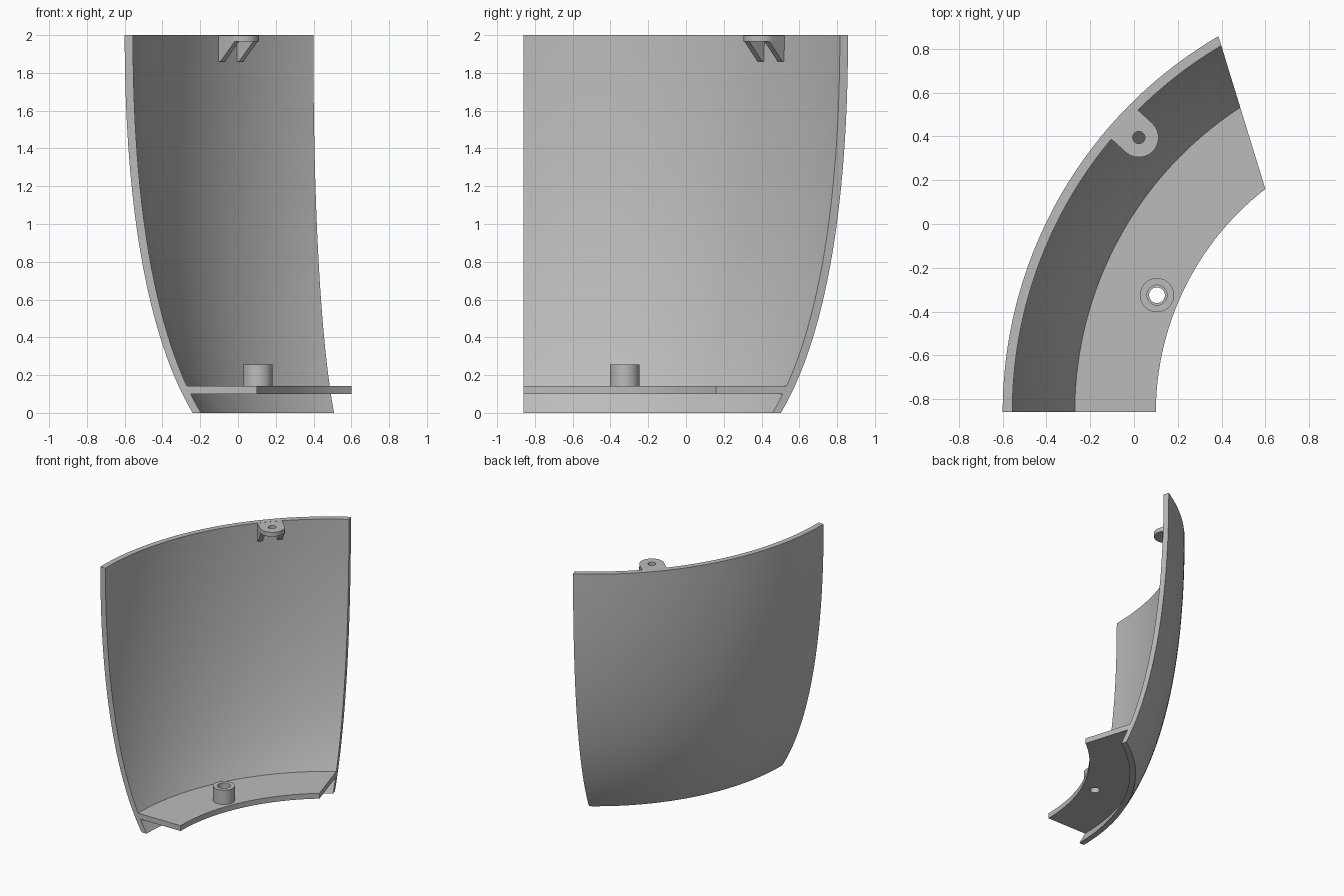
import bpy, bmesh
from math import sin, cos, pi, radians, atan2, hypot
from mathutils import Vector
from mathutils.geometry import interpolate_bezier

if "Cube" in bpy.data.objects:
    bpy.data.objects.remove(bpy.data.objects["Cube"], do_unlink=True)

grey = bpy.data.materials.new("plain grey")
grey.use_nodes = True
GREY = (0.5, 0.5, 0.5, 1)
grey.diffuse_color = GREY
grey.node_tree.nodes["Principled BSDF"].inputs["Base Color"].default_value = GREY

AXIS = Vector((1.39, -0.86, 0))      # axis of the curved shell
BOSS = Vector((0.105, -0.325, 0))    # screw boss centre
TAB = Vector((0.022, 0.395, 0))      # top tab hole centre


def finish(name, bm):
    bmesh.ops.recalc_face_normals(bm, faces=bm.faces)
    mesh = bpy.data.meshes.new(name)
    bm.to_mesh(mesh)
    bm.free()
    mesh.materials.append(grey)
    obj = bpy.data.objects.new(name, mesh)
    bpy.context.collection.objects.link(obj)
    return obj


def lathe(profile, centre, start, sweep, steps):
    """Sweep a closed (radius, z) profile around a vertical axis."""
    bm = bmesh.new()
    full = sweep >= 2 * pi - 1e-6
    rings = []
    for i in range(steps if full else steps + 1):
        a = start + sweep * i / steps
        rings.append([bm.verts.new(centre + Vector((r * cos(a), r * sin(a), z)))
                      for r, z in profile])
    pairs = list(zip(rings, rings[1:])) + ([(rings[-1], rings[0])] if full else [])
    n = len(profile)
    for a, b in pairs:
        for j in range(n):
            k = (j + 1) % n
            bm.faces.new((a[j], a[k], b[k], b[j]))
    if not full:
        bm.faces.new(rings[0])
        bm.faces.new(rings[-1])
    return bm


def prism(points, offset):
    """Extrude a flat polygon along an offset vector."""
    bm = bmesh.new()
    face = bm.faces.new([bm.verts.new(p) for p in points])
    new = bmesh.ops.extrude_face_region(bm, geom=[face])["geom"]
    bmesh.ops.translate(bm, vec=offset,
                        verts=[v for v in new if isinstance(v, bmesh.types.BMVert)])
    return bm


def drill(obj, centre, radius, z0, z1):
    bm = bmesh.new()
    bmesh.ops.create_cone(bm, cap_ends=True, segments=32, radius1=radius,
                          radius2=radius, depth=z1 - z0)
    bmesh.ops.translate(bm, verts=bm.verts, vec=centre + Vector((0, 0, (z0 + z1) / 2)))
    cutter = finish("drill_cutter", bm)
    cutter.hide_render = True
    mod = obj.modifiers.new("hole", "BOOLEAN")
    mod.operation, mod.solver, mod.object = "DIFFERENCE", "EXACT", cutter
    bpy.context.view_layer.objects.active = obj
    bpy.ops.object.modifier_apply(modifier=mod.name)
    bpy.data.objects.remove(cutter, do_unlink=True)


# Curved wall and bottom shelf, one swept cross-section
curve = interpolate_bezier(Vector((1.63, 0, 0)), Vector((1.87, 0.4, 0)),
                           Vector((1.99, 1.1, 0)), Vector((1.99, 2, 0)), 28)
outer = [(p.x, p.y) for p in curve]
WALL = 0.044


def inner_at(z):
    for (r0, z0), (r1, z1) in zip(outer, outer[1:]):
        if z0 <= z <= z1:
            return r0 + (r1 - r0) * (z - z0) / (z1 - z0) - WALL


inner = [(r - WALL, z) for r, z in outer]
section = outer + [p for p in reversed(inner) if p[1] > 0.15]
section += [(inner_at(0.142), 0.142), (1.29, 0.142), (1.29, 0.1), (inner_at(0.1), 0.1)]
section += [p for p in reversed(inner) if p[1] < 0.09]
bm = lathe(section, AXIS, pi, -radians(63), 63)

# Slanted flat end
cut = bmesh.ops.bisect_plane(bm, geom=bm.verts[:] + bm.edges[:] + bm.faces[:],
                             plane_co=(0.6, 0.16, 0), plane_no=(0.70, 0.215, 0),
                             clear_outer=True)
bmesh.ops.contextual_create(
    bm, geom=[e for e in cut["geom_cut"] if isinstance(e, bmesh.types.BMEdge)])
shell = finish("shell_with_shelf", bm)
drill(shell, BOSS, 0.036, 0, 0.2)

# Hollow screw boss on the shelf
boss = finish("screw_boss", lathe([(0.046, 0.14), (0.078, 0.14), (0.078, 0.255),
                                   (0.046, 0.255)], BOSS, 0, 2 * pi, 40))

# Rounded mounting tab at the top edge
out = (TAB - AXIS).normalized()
side = Vector((-out.y, out.x, 0))
reach = 1.965 - (TAB - AXIS).length
R = 0.09
outline = [TAB + side * R * cos(a) - out * R * sin(a)
           for a in [pi * i / 20 for i in range(21)]]
outline += [TAB - side * R + out * reach, TAB + side * R + out * reach]
low = Vector((0, 0, 1.965))
tab = finish("mounting_tab", prism([p + low for p in outline], Vector((0, 0, 0.034))))
drill(tab, TAB, 0.028, 1.9, 2.1)

# Two triangular ribs under the tab
for name, s in (("left_rib", 1), ("right_rib", -1)):
    foot = TAB + side * s * R
    corners = [foot + out * reach + Vector((0, 0, 1.86)),
               foot + out * (reach - 0.035) + Vector((0, 0, 1.86)),
               foot - out * 0.03 + Vector((0, 0, 1.967)),
               foot + out * reach + Vector((0, 0, 1.967))]
    finish(name, prism(corners, side * -s * 0.035))

# Smooth shading with crisp edges
for obj in bpy.context.collection.objects:
    if obj.type == "MESH" and obj.data.materials and obj.data.materials[0] == grey:
        bpy.ops.object.select_all(action="DESELECT")
        obj.select_set(True)
        bpy.context.view_layer.objects.active = obj
        bpy.ops.object.shade_smooth_by_angle(angle=radians(30))
